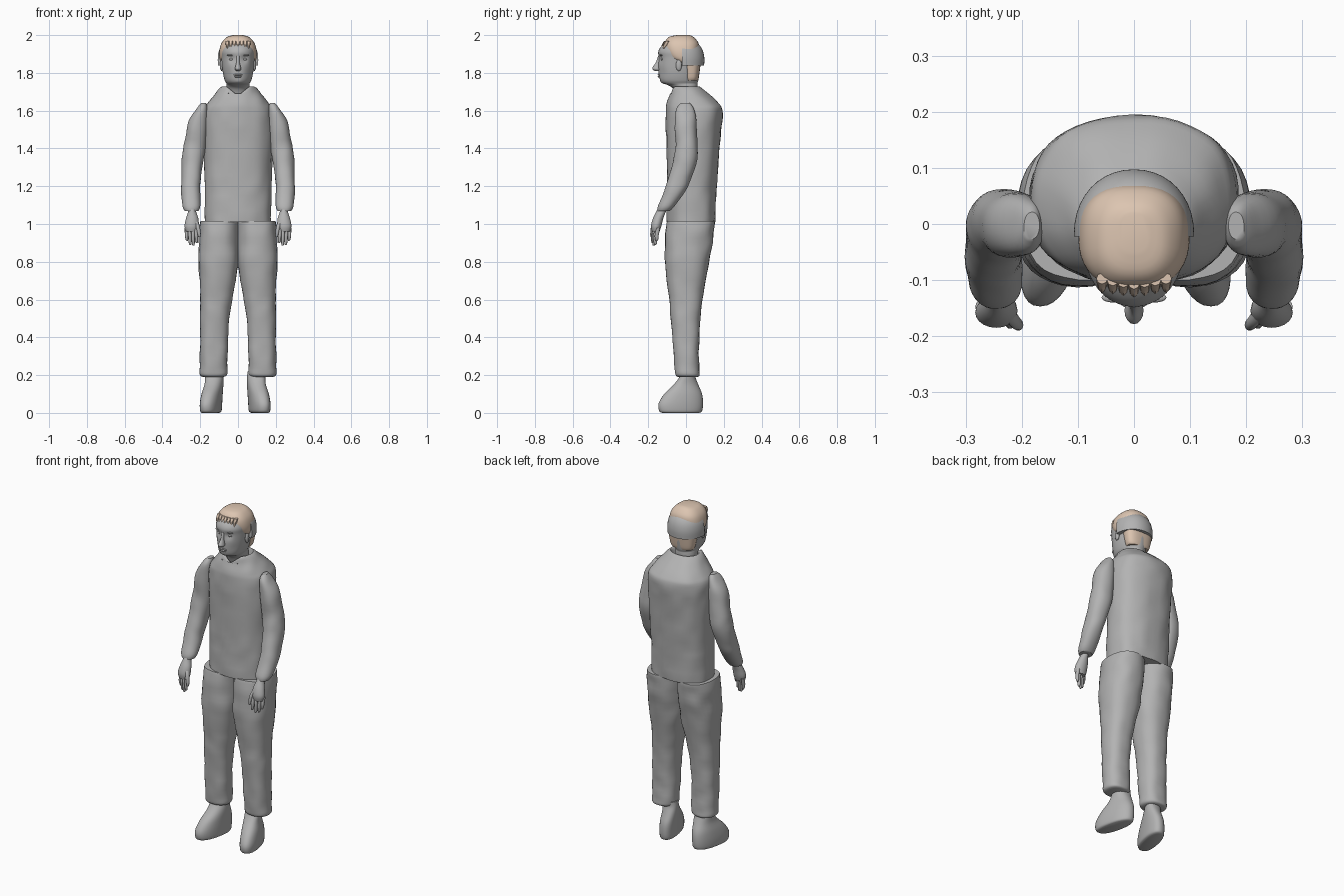
import bpy, bmesh, math
from mathutils import Matrix, Vector, noise

cube = bpy.data.objects.get("Cube")
if cube:
    bpy.data.objects.remove(cube, do_unlink=True)

UNIT = 0.01  # rows below are written in hundredths


def make_material(name, colour):
    mat = bpy.data.materials.new(name)
    mat.use_nodes = True
    mat.diffuse_color = colour
    shader = next(n for n in mat.node_tree.nodes if n.type == 'BSDF_PRINCIPLED')
    shader.inputs["Base Color"].default_value = colour
    shader.inputs["Roughness"].default_value = 0.8
    return mat


GREY = make_material("plain grey", (0.45, 0.45, 0.45, 1))
TAN = make_material("pale tan", (0.72, 0.56, 0.44, 1))
parts = []


def finish(name, bm, mat):
    bmesh.ops.recalc_face_normals(bm, faces=bm.faces)
    mesh = bpy.data.meshes.new(name)
    bm.to_mesh(mesh)
    bm.free()
    mesh.materials.append(mat)
    obj = bpy.data.objects.new(name, mesh)
    bpy.context.collection.objects.link(obj)
    parts.append(obj)
    return obj


def smooth_rows(rows, steps):
    """Pass a smooth curve through the section rows."""
    result = []
    for i in range(len(rows) - 1):
        a, b = rows[max(i - 1, 0)], rows[i]
        c, d = rows[i + 1], rows[min(i + 2, len(rows) - 1)]
        for s in range(steps):
            t = s / steps
            result.append([q + t * (r - p) / 2
                           + t * t * (p - 2.5 * q + 2 * r - d_ / 2)
                           + t ** 3 * (1.5 * (q - r) + (d_ - p) / 2)
                           for p, q, r, d_ in zip(a, b, c, d)])
    return result + [list(rows[-1])]


def loft(rows, power=2.0, sides=32, steps=4, cloth=0.0, warp=None):
    """Skin rounded sections given as (z, x min, x max, y min, y max)."""
    bm = bmesh.new()
    rings = []
    for z, xa, xb, ya, yb in smooth_rows(rows, steps):
        ring = []
        for k in range(sides):
            angle = math.tau * k / sides
            c, s = math.cos(angle), math.sin(angle)
            x = math.copysign(abs(c) ** (2 / power), c) * (xb - xa) / 2
            y = math.copysign(abs(s) ** (2 / power), s) * (yb - ya) / 2
            co = Vector((x + (xa + xb) / 2, y + (ya + yb) / 2, z)) * UNIT
            if cloth:
                co += Vector((c, s, 0)) * cloth * noise.noise(co * 14)
            ring.append(bm.verts.new(warp(co) if warp else co))
        rings.append(ring)
    for low, high in zip(rings, rings[1:]):
        for k in range(sides):
            n = (k + 1) % sides
            bm.faces.new((low[k], low[n], high[n], high[k]))
    bm.faces.new(rings[0])
    bm.faces.new(rings[-1])
    return bm


def centred(rows):
    return [(z, -w, w, front, back) for z, w, front, back in rows]


def pair(name, rows, shift=0.0, **options):
    """Build the left part and its mirrored right part."""
    for side, sign in (("left", 1), ("right", -1)):
        bm = loft(rows, **options)
        for v in bm.verts:
            v.co.x = v.co.x * sign + shift
        finish(f"{side}_{name}", bm, GREY)


def ball(name, centre, radii, mat=GREY):
    bm = bmesh.new()
    bmesh.ops.create_uvsphere(bm, u_segments=16, v_segments=10, radius=UNIT)
    matrix = Matrix.Translation(Vector(centre) * UNIT) @ Matrix.Diagonal((*radii, 1))
    bmesh.ops.transform(bm, matrix=matrix, verts=bm.verts)
    return finish(name, bm, mat)


# Shirt with a notched collar
def notch(co):
    if co.z > 1.69 and co.y < -0.03:
        co.z -= max(0, 0.06 - abs(co.x)) * 0.8
    return co


shirt_rows = centred([
    (101, 17.5, -10, 15.5), (115, 17.8, -10, 16), (130, 18, -10, 17),
    (150, 18.5, -10.5, 18.5), (160, 18, -10.5, 19.5), (164, 16, -10, 17.5),
    (169, 12, -8.5, 12), (172.5, 9, -7.5, 7.5), (172, 7.5, -6, 6.5),
    (167, 6, -5, 6)])
finish("shirt", loft(shirt_rows, 2.4, 48, cloth=0.006, warp=notch), GREY)

# Trouser legs meeting at the hips
pair("trouser_leg", [
    (19, 8, 18, -4, 5.5), (20, 6, 20, -5.5, 7), (24, 5.5, 20.5, -6, 7),
    (35, 5.5, 20, -7, 7), (50, 4.5, 20, -8, 7.5), (62, 2.5, 20, -9, 9),
    (78, 0, 20.7, -11, 12), (90, -0.5, 20.8, -11, 14),
    (99, -0.5, 20.3, -10.5, 15), (101.5, -0.5, 20, -10, 15)],
    power=2.4, cloth=0.006)


# Shoes with toes turned outward
def turn_out(co):
    co.x -= co.y * 0.2
    return co


pair("shoe", [
    (0, 8.5, 16.5, -12.5, 7), (1, 7.3, 17.3, -14.2, 8.5), (5, 7, 17.5, -14.5, 9),
    (10, 6.8, 17, -11.5, 8.5), (15, 6.5, 16, -6.5, 6.5), (19, 6.5, 16, -3.5, 5),
    (22, 7, 16, -3, 5)], shift=-0.015, power=2.3, warp=turn_out)

# Sleeves bent forward at the elbow
pair("sleeve", [
    (107, 21, 28, -15, -8.5), (110, 20, 29.5, -14.7, -5.5),
    (118, 20, 30, -11.5, 0), (125, 19.5, 30, -9, 3), (134, 18, 29.8, -6.5, 6),
    (142, 17, 28.7, -5.5, 6), (154, 16, 26, -6, 5.5), (161, 16, 22, -5, 4.2),
    (164, 17, 19.5, -2.5, 2)], power=2.2, cloth=0.005)

# Hands: palm, four fingers and a thumb
pair("palm", [
    (96, 21.5, 27.5, -18, -14), (99, 20.8, 28.3, -18.5, -13),
    (103, 21, 27.5, -17.5, -12), (107, 22.3, 26.3, -15.5, -10.5),
    (111, 22.5, 26, -13.5, -9)], sides=20)
for i, tip in enumerate((90, 88.5, 89, 91)):
    x, y = 21.2 + i * 1.7, -17.2 + i * 0.7
    pair(f"finger_{i + 1}", [
        (tip, x + 0.2, x + 1, y - 1, y), (tip + 1, x, x + 1.5, y - 1.3, y + 0.5),
        (94, x, x + 1.8, y - 1.5, y + 0.7), (98, x, x + 2, y - 0.8, y + 1.5)],
        sides=10, steps=3)
pair("thumb", [
    (93, 20, 21, -18.8, -17.8), (95, 19.7, 21.5, -19, -17),
    (99, 20.3, 22.5, -18.5, -16), (102, 21.5, 23.5, -17, -14)],
    sides=10, steps=3)

# Head and neck, with eye sockets and cheeks pressed in
PRESSES = [(3.4, -13.8, 187.3, 1.8, 0.9), (5.2, -11.5, 180, 2.5, 0.3),
           (0, -14.7, 176.9, 1.0, 0.4)]


def sculpt(co):
    for x, y, z, radius, depth in PRESSES:
        for sign in {-1, 1} if x else {1}:
            gap = (co - Vector((x * sign, y, z)) * UNIT).length / (radius * UNIT)
            co.y += depth * UNIT * math.exp(-gap * gap)
    return co


head_rows = centred([
    (164, 6, -4, 6), (171, 6, -6.5, 6), (173.5, 6, -9.5, 6),
    (174.5, 6.2, -12.5, 6), (176, 7, -13.8, 6.5), (179, 7.8, -14.4, 7),
    (183, 8.4, -14.6, 7.5), (188, 8.8, -14.5, 8), (191, 9, -14.7, 8),
    (193.5, 8.5, -13.6, 7.5), (196, 7.5, -11, 6), (198.5, 4, -8, 3)])
finish("head", loft(head_rows, 2.1, 64, 5, warp=sculpt), GREY)

nose_rows = centred([
    (181, 1, -16.5, -13), (182, 1.7, -17.8, -13), (183.3, 1.4, -17.5, -13),
    (185.5, 0.9, -16, -13), (189, 0.9, -14.8, -13)])
finish("nose", loft(nose_rows, sides=16), GREY)
ball("upper_lip", (0, -14.1, 179), (2.4, 1, 0.45))
ball("lower_lip", (0, -13.9, 178), (2, 1.1, 0.55))
for side, sign in (("left", 1), ("right", -1)):
    ball(f"{side}_eye", (sign * 3.4, -12.3, 187.2), (1.4, 1, 0.7))
    ball(f"{side}_brow", (sign * 3.6, -13.1, 189.4), (2.2, 0.9, 0.5))
    ball(f"{side}_ear", (sign * 8.7, -3.8, 184), (0.9, 1.6, 3))

# Hair: crown, nape and a ragged fringe
crown_rows = centred([
    (185.5, 9, -5, 5), (188, 9.8, -9.5, 6.5), (192, 9.8, -11.4, 7),
    (196, 8.6, -11.3, 6.5), (199, 5.8, -9, 4), (200, 2.5, -5, 2)])
finish("hair_crown", loft(crown_rows, 2.5, 40), TAN)
nape_rows = centred([
    (176, 6.5, -1, 6.2), (178, 7.5, -1, 6.8), (185, 8.8, -2, 7.8)])
finish("hair_nape", loft(nape_rows, 2.6), TAN)
for i in range(-3, 4):
    x, y = i * 1.9, -12.6 + abs(i) * 0.3
    drop = 193.3 - abs(i) * 0.5 + (i % 2)
    tuft = [(drop, x - 0.1, x + 0.1, y - 0.6, y),
            (195, x - 0.9, x + 0.9, y - 0.2, y + 2),
            (197, x - 1, x + 1, y + 1, y + 3)]
    finish(f"hair_fringe_{i + 4}", loft(tuft, sides=8, steps=2), TAN)

# Half shell wrapped round the back of the head
shell_rows = centred([
    (183.8, 10.6, -13.5, 9.6), (188, 10.7, -13.5, 9.7), (192, 10, -13, 8.8),
    (195, 8.2, -11, 6.8), (197, 5, -7, 3.5)])
bm = loft(shell_rows, 2.1, 40)
cut = bmesh.ops.bisect_plane(bm, geom=bm.verts[:] + bm.edges[:] + bm.faces[:],
                             plane_co=(0, -0.022, 0), plane_no=(0, -1, 0),
                             clear_outer=True)
rim = [e for e in cut["geom_cut"] if isinstance(e, bmesh.types.BMEdge)]
bmesh.ops.holes_fill(bm, edges=rim)
finish("rear_head_shell", bm, GREY)

# Smooth shading with crisp hems and rims
bpy.ops.object.select_all(action='DESELECT')
for obj in parts:
    obj.select_set(True)
bpy.context.view_layer.objects.active = parts[0]
bpy.ops.object.shade_smooth_by_angle(angle=math.radians(45))
